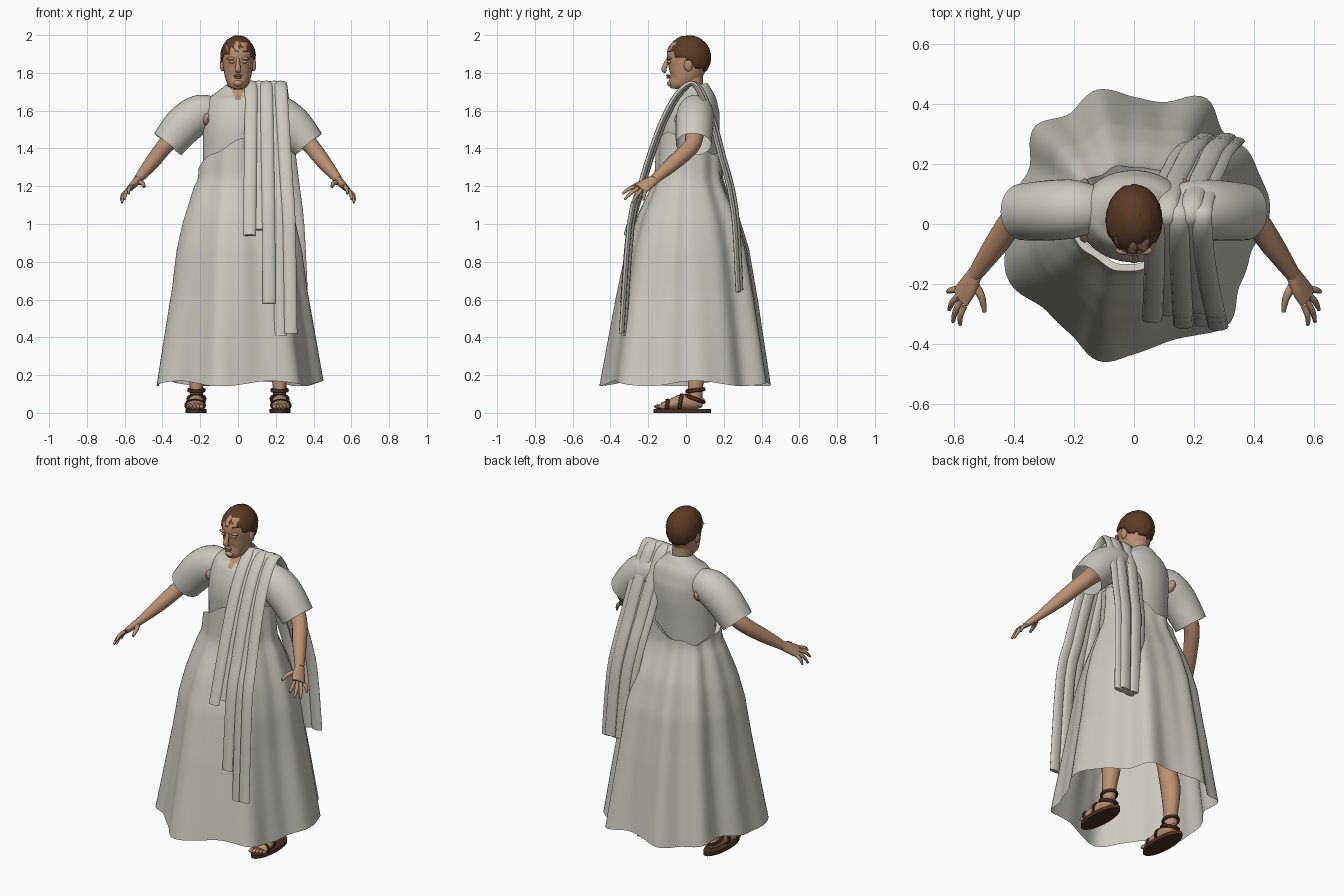
import bpy, bmesh, math, random
from mathutils import Vector

random.seed(4)
cube = bpy.data.objects.get("Cube")
if cube:
    bpy.data.objects.remove(cube, do_unlink=True)


def material(name, colour):
    m = bpy.data.materials.new(name)
    m.use_nodes = True
    m.diffuse_color = (*colour, 1)
    m.node_tree.nodes["Principled BSDF"].inputs["Base Color"].default_value = (*colour, 1)
    return m


CLOTH = material("undyed cloth", (0.60, 0.585, 0.52))
SKIN = material("skin", (0.50, 0.28, 0.165))
HAIR = material("brown hair", (0.10, 0.043, 0.018))
LEATHER = material("dark leather", (0.07, 0.032, 0.016))


def finish(name, bm, mat, angle=50):
    """Turn a bmesh into a smooth shaded object."""
    bmesh.ops.recalc_face_normals(bm, faces=bm.faces)
    mesh = bpy.data.meshes.new(name)
    bm.to_mesh(mesh)
    bm.free()
    mesh.materials.append(mat)
    obj = bpy.data.objects.new(name, mesh)
    bpy.context.scene.collection.objects.link(obj)
    bpy.ops.object.select_all(action="DESELECT")
    obj.select_set(True)
    bpy.context.view_layer.objects.active = obj
    bpy.ops.object.shade_smooth_by_angle(angle=math.radians(angle))
    return obj


def table(pairs, z):
    """Linear lookup in (key, value) pairs with rising keys."""
    for (k0, v0), (k1, v1) in zip(pairs, pairs[1:]):
        if z <= k1:
            f = max(0, (z - k0) / (k1 - k0))
            return v0 + (v1 - v0) * f
    return pairs[-1][1]


def spline(keys, steps):
    """Smooth curve through tuples of any length."""
    out = []
    for i in range(len(keys) - 1):
        p0, p1 = keys[max(i - 1, 0)], keys[i]
        p2, p3 = keys[i + 1], keys[min(i + 2, len(keys) - 1)]
        for j in range(steps):
            t = j / steps
            out.append([b + 0.5 * t * (c - a + t * (2 * a - 5 * b + 4 * c - d + t * (3 * (b - c) + d - a)))
                        for a, b, c, d in zip(p0, p1, p2, p3)])
    out.append(list(keys[-1]))
    return out


def bridge(bm, rings):
    n = len(rings[0])
    for lower, upper in zip(rings, rings[1:]):
        for i in range(n):
            j = (i + 1) % n
            bm.faces.new((lower[i], lower[j], upper[j], upper[i]))


def loft(name, keys, mat, ref=(1, 0, 0), sides=16, steps=4, caps=True):
    """Elliptical tube through keys (x, y, z, radius along ref, other radius)."""
    pts = spline(keys, steps)
    centres = [Vector(p[:3]) for p in pts]
    bm = bmesh.new()
    rings = []
    for i, p in enumerate(pts):
        t = (centres[min(i + 1, len(pts) - 1)] - centres[max(i - 1, 0)]).normalized()
        u = Vector(ref)
        u = (u - t * u.dot(t)).normalized()
        v = t.cross(u)
        rings.append([bm.verts.new(centres[i] + u * p[3] * math.cos(a) + v * p[4] * math.sin(a))
                      for a in (math.tau * k / sides for k in range(sides))])
    bridge(bm, rings)
    if caps:
        bm.faces.new(rings[0])
        bm.faces.new(rings[-1])
    return finish(name, bm, mat)


def ball(name, centre, radii, mat):
    bm = bmesh.new()
    bmesh.ops.create_uvsphere(bm, u_segments=16, v_segments=10, radius=1)
    for v in bm.verts:
        v.co = Vector(c + r * q for c, r, q in zip(centre, radii, v.co))
    return finish(name, bm, mat)


def strap(name, centre, radius, squash, tilt):
    bpy.ops.mesh.primitive_torus_add(location=centre, rotation=(tilt, 0, 0), major_radius=radius,
                                     minor_radius=0.007, major_segments=24, minor_segments=8)
    obj = bpy.context.object
    obj.name = name
    obj.scale = (1, squash, 1.5)
    obj.data.materials.append(LEATHER)
    bpy.ops.object.shade_smooth_by_angle()


# Head and neck
loft("neck", [(0, 0.05, 1.60, 0.08, 0.07), (0, 0.035, 1.7, 0.056, 0.058), (0, 0.03, 1.8, 0.056, 0.06)], SKIN)
loft("head", [(0, -0.05, 1.715, 0.025, 0.03), (0, -0.045, 1.735, 0.047, 0.05), (0, -0.02, 1.77, 0.066, 0.076),
              (0, 0, 1.82, 0.077, 0.099), (0, 0.008, 1.87, 0.084, 0.109), (0, 0.01, 1.92, 0.084, 0.108),
              (0, 0.01, 1.96, 0.066, 0.085), (0, 0.01, 1.985, 0.03, 0.04)], SKIN, sides=28)
loft("nose", [(0, -0.096, 1.875, 0.009, 0.008), (0, -0.108, 1.845, 0.011, 0.012),
              (0, -0.117, 1.818, 0.017, 0.014), (0, -0.105, 1.806, 0.012, 0.008)], SKIN)
ball("upper_lip", (0, -0.096, 1.786), (0.024, 0.011, 0.006), SKIN)
ball("lower_lip", (0, -0.093, 1.775), (0.02, 0.011, 0.006), SKIN)
ball("chin", (0, -0.08, 1.745), (0.026, 0.02, 0.017), SKIN)
for s, side in ((1, "left"), (-1, "right")):
    ball(side + "_ear", (s * 0.083, 0.012, 1.842), (0.013, 0.022, 0.034), SKIN)
    ball(side + "_eye", (s * 0.033, -0.087, 1.858), (0.016, 0.012, 0.008), SKIN)
    ball(side + "_brow", (s * 0.035, -0.088, 1.876), (0.026, 0.014, 0.008), SKIN)

# Cropped curly hair, cut along a line sloping from brow to nape
bm = bmesh.new()
bmesh.ops.create_icosphere(bm, subdivisions=4, radius=1)
for v in bm.verts:
    k = 0.98 + random.uniform(-0.02, 0.02)
    v.co = Vector((v.co.x * 0.096 * k, 0.014 + v.co.y * 0.12 * k, 1.882 + v.co.z * 0.119 * k))
low = [v for v in bm.verts if v.co.z < 1.905 - 0.55 * (v.co.y + 0.09) + 0.008 * math.sin(v.co.x * 150)]
bmesh.ops.delete(bm, geom=low, context="VERTS")
hair = finish("hair", bm, HAIR, 30)
thick = hair.modifiers.new("thickness", "SOLIDIFY")
thick.thickness = 0.012

# Bodice with a bare V at the neck
bodice = loft("bodice", [(0, 0.01, 1.15, 0.185, 0.13), (0, 0.02, 1.35, 0.185, 0.14), (0, 0.025, 1.5, 0.185, 0.152),
                         (0, 0.04, 1.6, 0.18, 0.14), (0, 0.05, 1.66, 0.16, 0.115), (0, 0.05, 1.7, 0.11, 0.088),
                         (0, 0.045, 1.735, 0.062, 0.068)], CLOTH, sides=64, steps=6, caps=False)
bodice.data.materials.append(SKIN)
for f in bodice.data.polygons:
    if f.center.y < 0 and abs(f.center.x) < (f.center.z - 1.64) * 0.5:
        f.material_index = 1

# Skirt: hem radius every fifteen degrees, narrowing upward to a slanted wrap edge
HEM = [0.45, 0.46, 0.45, 0.43, 0.48, 0.43, 0.42, 0.47, 0.42, 0.47, 0.40, 0.42,
       0.42, 0.445, 0.455, 0.41, 0.43, 0.465, 0.44, 0.405, 0.435, 0.455, 0.41, 0.40]
WIDTH = [(0.14, 1), (0.44, 0.89), (0.65, 0.81), (0.86, 0.75), (1.0, 0.68), (1.18, 0.55), (1.24, 0.49), (1.4, 0.46)]
DEPTH = [(0.14, 1), (0.4, 0.91), (0.6, 0.84), (0.87, 0.73), (1.05, 0.6), (1.18, 0.46), (1.24, 0.41), (1.5, 0.385)]
SIDES, ROWS = 144, 40
radii = [r[0] for r in spline([(r,) for r in HEM + HEM[:1]], SIDES // len(HEM))][:SIDES]
bm = bmesh.new()
rings = []
for row in range(ROWS + 2):
    t = min(row, ROWS) / ROWS
    ring = []
    for k, hem in enumerate(radii):
        a = math.tau * k / SIDES
        c, s = math.cos(a), math.sin(a)
        bottom = 0.155 + 0.014 * math.sin(5 * a + 1)
        top = 1.37 + 0.08 * c - 0.07 * s + 0.008 * math.sin(7 * a)
        z = bottom + (top - bottom) * t
        r = 0.437 + (hem - 0.437) * (1 - 0.5 * t) + 0.006 * math.sin(13 * a + 2 * t) * (1 - 0.4 * t)
        if row > ROWS:  # turned-in edge
            r, z = r * 0.86, z - 0.015
        ring.append(bm.verts.new((r * c * table(WIDTH, z), r * s * table(DEPTH, z) + 0.015 * t, z)))
    rings.append(ring)
bridge(bm, rings)
finish("skirt", bm, CLOTH)

# Pleated shawl thrown over the left shoulder
FRONT = [(0.4, -0.335), (0.92, -0.315), (1.13, -0.255), (1.31, -0.205), (1.52, -0.13), (1.68, -0.05), (1.73, 0)]
BACK = [(0.6, 0.285), (1.0, 0.265), (1.18, 0.24), (1.34, 0.195), (1.55, 0.14), (1.68, 0.09), (1.73, 0.06)]


def pleat(name, x_top, x_front, x_back, z_front, z_back, shift):
    def ring(z, path, x_end):
        f = min(1, (1.75 - z) / 0.9)
        return (x_top + (x_end - x_top) * f, table(path, z) + shift, z, 0.034, 0.014)
    levels = (1.0, 1.2, 1.35, 1.52, 1.65, 1.72)
    up = [ring(z, BACK, x_back) for z in (z_back, *levels)]
    down = [ring(z, FRONT, x_front) for z in (*reversed(levels), z_front)]
    loft(name, up + [(x_top, 0.03, 1.745, 0.034, 0.014)] + down, CLOTH, sides=12, steps=3)


for i, ends in enumerate([(0.07, 0.06, 0.2, 0.94, 0.66), (0.11, 0.115, 0.235, 0.97, 0.65),
                          (0.15, 0.165, 0.27, 0.58, 0.64), (0.19, 0.225, 0.305, 0.41, 0.65),
                          (0.225, 0.28, 0.335, 0.42, 0.64)]):
    pleat("shawl_pleat_%d" % (i + 1), *ends, 0.007 if i % 2 else -0.007)

for s, side in ((1, "left"), (-1, "right")):
    def limb(part, keys, mat=SKIN, **options):
        return loft(side + "_" + part, [(s * k[0], *k[1:]) for k in keys], mat, **options)

    # Sleeve and bare armhole
    limb("sleeve", [(0.12, 0.05, 1.6, 0.075, 0.075), (0.2, 0.05, 1.585, 0.097, 0.1), (0.285, 0.045, 1.525, 0.1, 0.104),
                    (0.372, 0.04, 1.422, 0.094, 0.092)], CLOTH, ref=(0, 1, 0), sides=28, steps=5, caps=False)
    ball(side + "_armhole_skin", (s * 0.165, 0.045, 1.555), (0.032, 0.108, 0.05), SKIN)

    # Arm and hand
    limb("arm", [(0.17, 0.05, 1.6, 0.055, 0.055), (0.3, 0.045, 1.5, 0.052, 0.052), (0.385, 0.03, 1.415, 0.044, 0.044),
                 (0.46, -0.07, 1.32, 0.04, 0.038), (0.53, -0.17, 1.235, 0.026, 0.023)], ref=(0, 1, 0))
    across = Vector((-0.35, -0.87, 0.35)).normalized()
    knuckle = Vector((0.577, -0.245, 1.185))
    limb("palm", [(0.525, -0.16, 1.24, 0.026, 0.021), (0.55, -0.205, 1.212, 0.038, 0.02), (*knuckle, 0.042, 0.014)],
         ref=(s * across.x, across.y, across.z))
    tips = {"index": (0.578, -0.335, 1.16), "middle": (0.602, -0.325, 1.13),
            "ring": (0.615, -0.285, 1.112), "little": (0.619, -0.225, 1.125)}
    for i, (finger, tip) in enumerate(tips.items()):
        base = knuckle + across * (0.033 - 0.022 * i)
        mid = (base + Vector(tip)) / 2 + Vector((0.006, 0, 0.006))
        limb(finger + "_finger", [(*base, 0.011, 0.011), (*mid, 0.01, 0.01), (*tip, 0.006, 0.006)], sides=10)
    limb("thumb", [(0.54, -0.19, 1.22, 0.017, 0.015), (0.508, -0.24, 1.217, 0.013, 0.012),
                   (0.497, -0.292, 1.196, 0.007, 0.007)], sides=10)

    # Leg, foot and sandal
    limb("leg", [(0.22, 0.05, 0.05, 0.034, 0.036), (0.22, 0.05, 0.14, 0.036, 0.04), (0.21, 0.06, 0.32, 0.054, 0.056),
                 (0.19, 0.04, 0.5, 0.052, 0.054), (0.14, 0.03, 0.95, 0.08, 0.085)])
    limb("foot", [(0.22, 0.09, 0.048, 0.022, 0.024), (0.22, 0.05, 0.06, 0.037, 0.042), (0.222, -0.02, 0.058, 0.041, 0.04),
                  (0.226, -0.08, 0.046, 0.048, 0.028), (0.228, -0.13, 0.036, 0.046, 0.017)])
    for i in range(5):
        ball("%s_toe_%d" % (side, i + 1), (s * (0.193 + 0.018 * i), -0.147 + 0.006 * i, 0.033),
             (0.012 - 0.001 * i, 0.022, 0.012), SKIN)
    limb("sole", [(0.222, -0.02, 0, 0.056, 0.153), (0.222, -0.02, 0.02, 0.056, 0.153)], LEATHER, sides=32, steps=1)
    strap(side + "_ankle_strap", (s * 0.22, 0.05, 0.12), 0.042, 1.1, 0.12)
    strap(side + "_heel_strap", (s * 0.22, 0.045, 0.075), 0.046, 1.15, -0.35)
    strap(side + "_instep_strap", (s * 0.223, -0.03, 0.055), 0.045, 0.95, math.radians(80))
    strap(side + "_toe_strap", (s * 0.227, -0.1, 0.04), 0.05, 0.62, math.radians(85))
